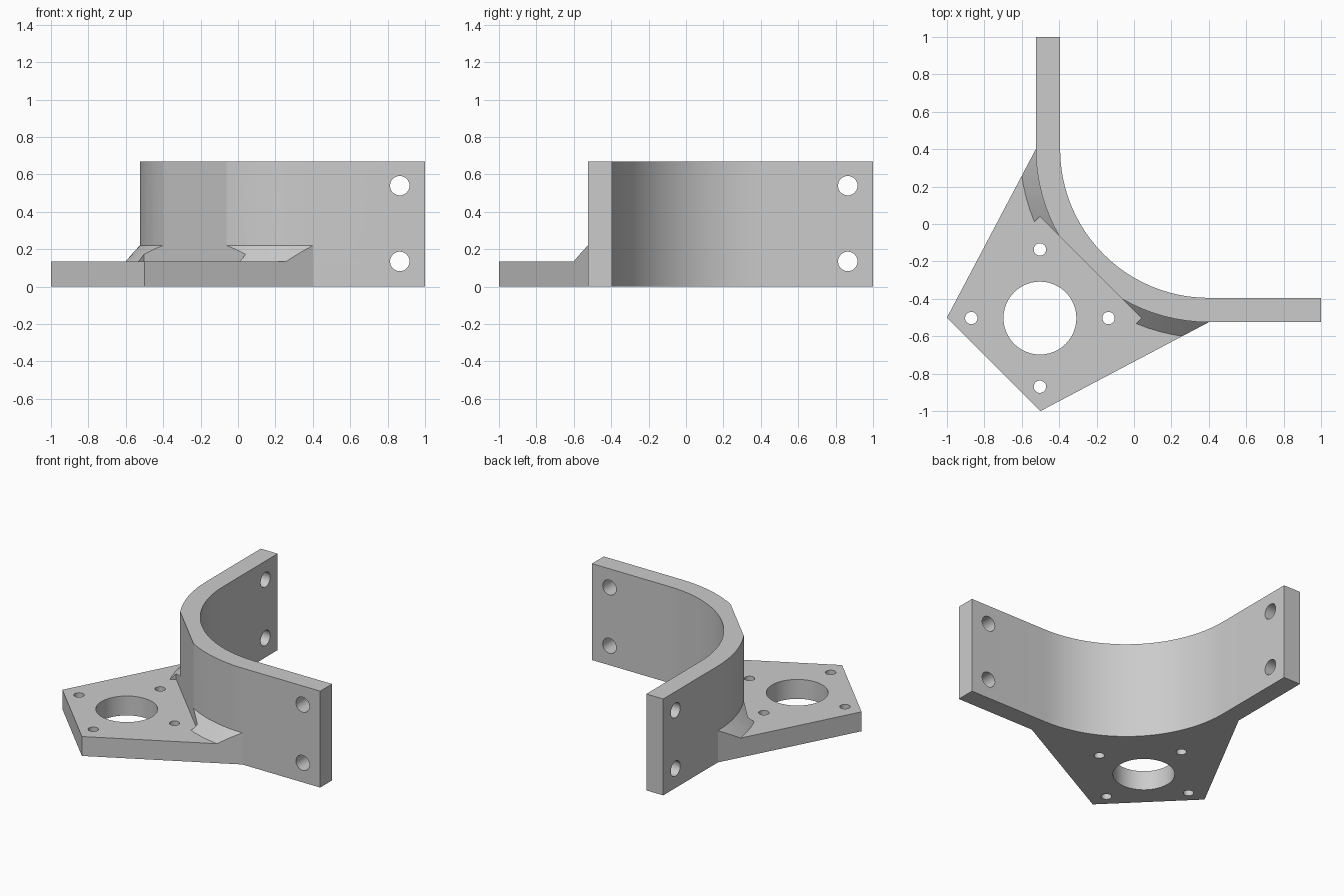
import bpy
import bmesh
from math import cos, sin, pi
from mathutils import Matrix, Vector

cube = bpy.data.objects.get("Cube")
if cube:
    bpy.data.objects.remove(cube, do_unlink=True)

SEGMENTS = 96                 # per full turn of the large bend
BEND = Vector((0.4, 0.4))     # axis of the bend
R_IN, R_OUT = 0.795, 0.925
HEIGHT, PLATE = 0.67, 0.135
MOUNT = Vector((-0.503, -0.503))   # centre of the mounting hole pattern

grey = bpy.data.materials.new("plain grey")
grey.use_nodes = True
grey.diffuse_color = (0.6, 0.6, 0.6, 1)
grey.node_tree.nodes["Principled BSDF"].inputs["Base Color"].default_value = grey.diffuse_color


def make(name, bm):
    bmesh.ops.recalc_face_normals(bm, faces=bm.faces)
    mesh = bpy.data.meshes.new(name)
    bm.to_mesh(mesh)
    bm.free()
    mesh.materials.append(grey)
    obj = bpy.data.objects.new(name, mesh)
    bpy.context.collection.objects.link(obj)
    return obj


def prism(name, outline, z0, z1):
    bm = bmesh.new()
    face = bm.faces.new([bm.verts.new((x, y, z0)) for x, y in outline])
    top = bmesh.ops.extrude_face_region(bm, geom=[face])["geom"]
    verts = [v for v in top if isinstance(v, bmesh.types.BMVert)]
    bmesh.ops.translate(bm, verts=verts, vec=(0, 0, z1 - z0))
    return make(name, bm)


def drill(name, radius, centre, axis):
    turn = {"x": Matrix.Rotation(pi / 2, 4, "Y"),
            "y": Matrix.Rotation(pi / 2, 4, "X"),
            "z": Matrix.Identity(4)}[axis]
    bm = bmesh.new()
    bmesh.ops.create_cone(bm, cap_ends=True, segments=48, radius1=radius, radius2=radius,
                          depth=0.5, matrix=Matrix.Translation(centre) @ turn)
    return make(name, bm)


def lathe(name, profile):
    # closed ring turned around the bend axis
    bm = bmesh.new()
    rings = []
    for i in range(SEGMENTS):
        a = 2 * pi * i / SEGMENTS
        rings.append([bm.verts.new((BEND.x + r * cos(a), BEND.y + r * sin(a), z))
                      for r, z in profile])
    n = len(profile)
    for i in range(SEGMENTS):
        a, b = rings[i], rings[(i + 1) % SEGMENTS]
        for j in range(n):
            k = (j + 1) % n
            bm.faces.new((a[j], b[j], b[k], a[k]))
    return make(name, bm)


def combine(target, tool, operation):
    tool.hide_render = True
    mod = target.modifiers.new(tool.name, "BOOLEAN")
    mod.operation = operation
    mod.solver = "EXACT"
    mod.object = tool
    bpy.context.view_layer.objects.active = target
    bpy.ops.object.modifier_apply(modifier=mod.name)
    bpy.data.objects.remove(tool, do_unlink=True)


def arc(radius):
    # quarter bend from the rear arm round to the side arm
    steps = SEGMENTS // 4
    return [(BEND.x + radius * cos(a), BEND.y + radius * sin(a))
            for a in (pi + pi / 2 * i / steps for i in range(steps + 1))]


# Mounting plate, thick enough at first to carry the sloped gussets
edge = BEND.x - R_OUT
outline = [(-1, -0.5), (edge, BEND.y)] + arc(0.86) + [(BEND.x, edge), (-0.5, -1)]
bracket = prism("motor_bracket", outline, 0, 0.23)

# Conical cut leaves the plate thickness and the gussets against the wall
foot = R_OUT + 0.085
combine(bracket, lathe("gusset_cutter", [(foot, PLATE), (2.5, PLATE), (2.5, 0.4),
                                         (foot + PLATE - 0.4, 0.4)]), "DIFFERENCE")

# Curved wall with its two straight arms
wall = [(edge, 1)] + arc(R_OUT) + [(1, edge), (1, BEND.y - R_IN)]
wall += arc(R_IN)[::-1] + [(BEND.x - R_IN, 1)]
combine(bracket, prism("wall", wall, 0, HEIGHT), "UNION")

# Square clearance above the plate, flattening the wall
d = 0.543
diamond = [(MOUNT.x + d, MOUNT.y), (MOUNT.x, MOUNT.y + d),
           (MOUNT.x - d, MOUNT.y), (MOUNT.x, MOUNT.y - d)]
combine(bracket, prism("clearance_cutter", diamond, PLATE, 1), "DIFFERENCE")

# Plate holes
combine(bracket, drill("centre_hole", 0.195, (MOUNT.x, MOUNT.y, 0.05), "z"), "DIFFERENCE")
for i in range(4):
    a = i * pi / 2
    spot = (MOUNT.x + 0.367 * cos(a), MOUNT.y + 0.367 * sin(a), 0.05)
    combine(bracket, drill("screw_hole", 0.033, spot, "z"), "DIFFERENCE")

# Arm holes
for z in (0.135, 0.54):
    combine(bracket, drill("side_arm_hole", 0.052, (0.865, -0.46, z), "y"), "DIFFERENCE")
    combine(bracket, drill("rear_arm_hole", 0.052, (-0.46, 0.865, z), "x"), "DIFFERENCE")

# Smooth curves, crisp edges
bpy.ops.object.select_all(action="DESELECT")
bracket.select_set(True)
bpy.context.view_layer.objects.active = bracket
bpy.ops.object.shade_smooth_by_angle(angle=0.2)
